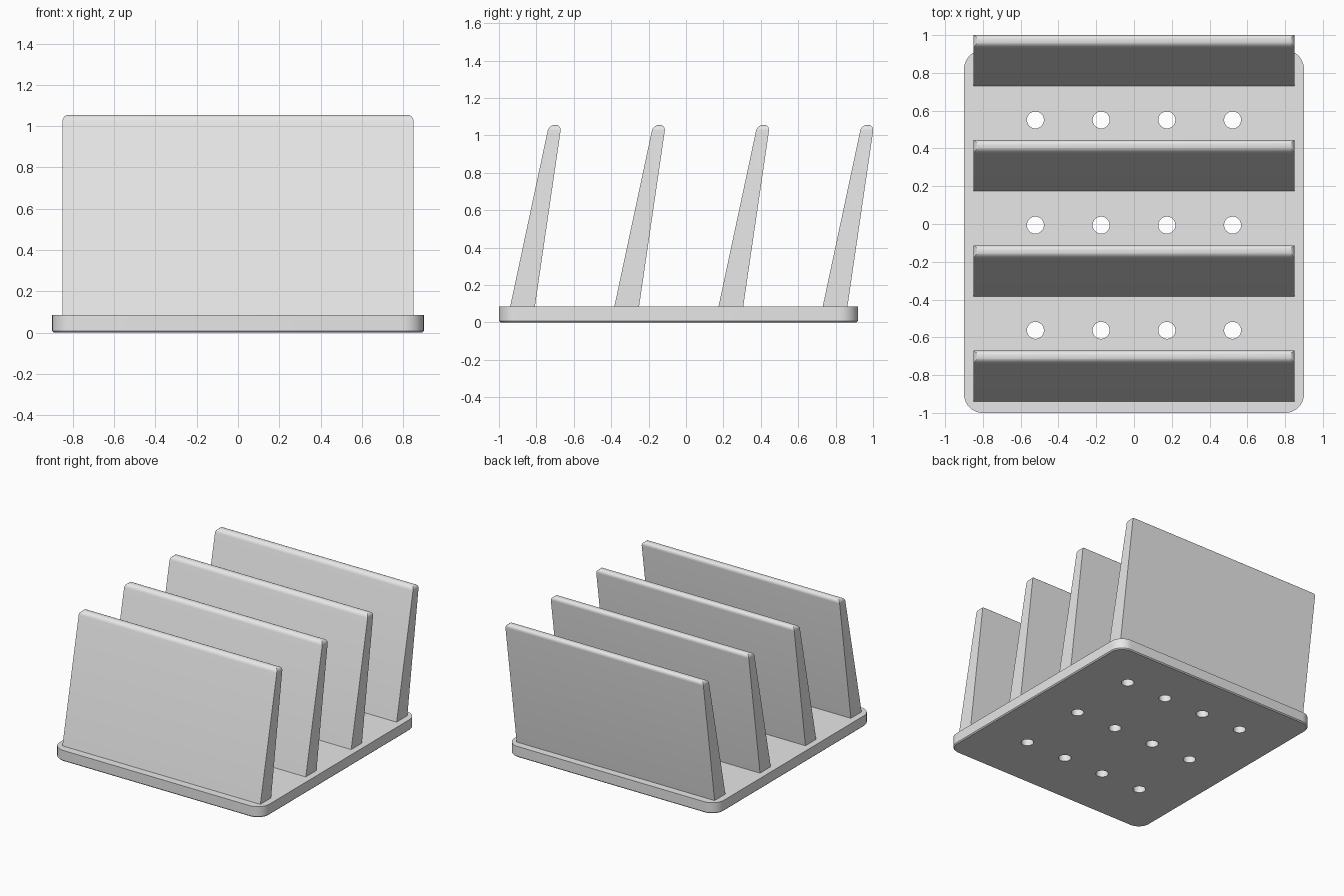
import bpy
import bmesh
from math import radians
from mathutils import Matrix, Vector

cube = bpy.data.objects.get("Cube")
if cube:
    bpy.data.objects.remove(cube, do_unlink=True)

# Single flat colour
GREY = (0.8, 0.8, 0.8, 1.0)
grey = bpy.data.materials.new("light_grey")
grey.use_nodes = True
grey.diffuse_color = GREY
bsdf = next(n for n in grey.node_tree.nodes if n.type == 'BSDF_PRINCIPLED')
bsdf.inputs["Base Color"].default_value = GREY

BASE_H = 0.085
FIN_TOP = 1.055
FIN_STEP = 0.557


def finish(bm, name):
    """Turn a bmesh into a named, coloured object."""
    bmesh.ops.recalc_face_normals(bm, faces=bm.faces)
    mesh = bpy.data.meshes.new(name)
    bm.to_mesh(mesh)
    bm.free()
    mesh.materials.append(grey)
    obj = bpy.data.objects.new(name, mesh)
    bpy.context.collection.objects.link(obj)
    return obj


def activate(obj):
    bpy.ops.object.select_all(action='DESELECT')
    obj.select_set(True)
    bpy.context.view_layer.objects.active = obj


def smooth(obj):
    activate(obj)
    bpy.ops.object.shade_smooth_by_angle(angle=radians(30))


def bevel(bm, edges, offset, segments):
    bmesh.ops.bevel(bm, geom=edges, offset=offset, segments=segments,
                    profile=0.5, affect='EDGES', clamp_overlap=True)


def make_base():
    # Rounded slab with a slim chamfer under its rim
    bm = bmesh.new()
    bmesh.ops.create_cube(bm, size=1, matrix=Matrix.Translation((0, -0.04, BASE_H / 2))
                          @ Matrix.Diagonal((1.8, 1.92, BASE_H, 1)))
    bevel(bm, [e for e in bm.edges
               if abs(e.verts[0].co.z - e.verts[1].co.z) > 0.01], 0.1, 10)
    bevel(bm, [e for e in bm.edges if all(v.co.z < 0.001 for v in e.verts)], 0.008, 1)
    base = finish(bm, "base_plate")

    # Drain holes, three rows of four
    bm = bmesh.new()
    for x in (-0.522, -0.174, 0.174, 0.522):
        for row in (-1, 0, 1):
            bmesh.ops.create_cone(bm, cap_ends=True, segments=32, radius1=0.045,
                                  radius2=0.045, depth=0.4,
                                  matrix=Matrix.Translation((x, -0.006 + row * FIN_STEP, 0)))
    cutter = finish(bm, "drain_hole_cutter")
    cutter.hide_render = True
    mod = base.modifiers.new("drain_holes", 'BOOLEAN')
    mod.operation = 'DIFFERENCE'
    mod.solver = 'EXACT'
    mod.object = cutter
    activate(base)
    bpy.ops.object.modifier_apply(modifier=mod.name)
    bpy.data.objects.remove(cutter, do_unlink=True)
    smooth(base)


def make_fin(index):
    # Tapered, backward-leaning divider with rounded top edges
    bm = bmesh.new()
    shift = index * FIN_STEP
    profile = [(-0.94, BASE_H), (-0.808, BASE_H), (-0.666, FIN_TOP), (-0.733, FIN_TOP)]
    side = bm.faces.new([bm.verts.new((-0.85, y + shift, z)) for y, z in profile])
    out = bmesh.ops.extrude_face_region(bm, geom=[side])
    verts = [g for g in out["geom"] if isinstance(g, bmesh.types.BMVert)]
    bmesh.ops.translate(bm, verts=verts, vec=Vector((1.7, 0, 0)))
    bmesh.ops.recalc_face_normals(bm, faces=bm.faces)
    bevel(bm, [e for e in bm.edges
               if all(v.co.z > FIN_TOP - 0.001 for v in e.verts)], 0.03, 6)
    smooth(finish(bm, f"divider_{index + 1}"))


make_base()
for i in range(4):
    make_fin(i)
